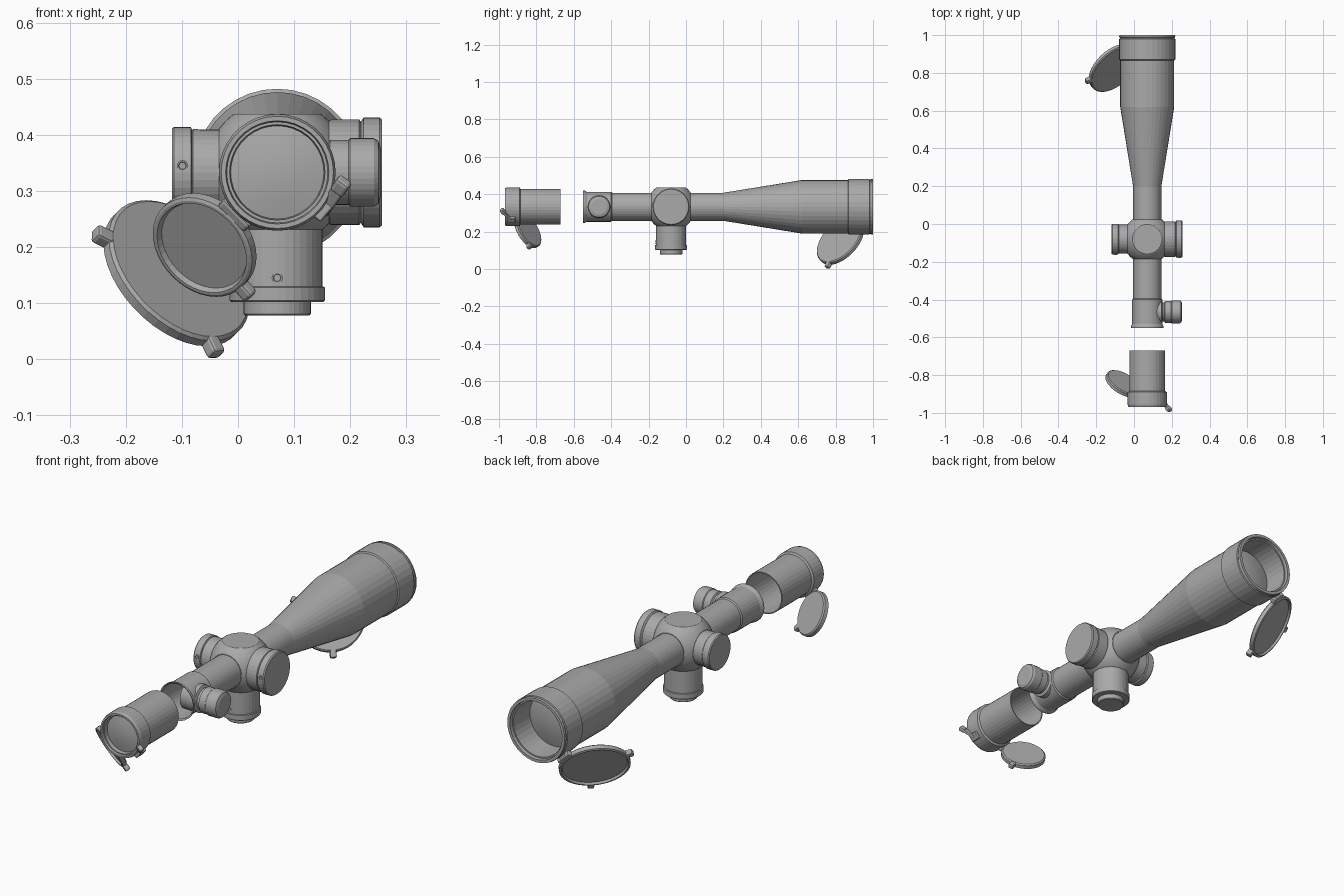
import bpy, bmesh, math
from mathutils import Vector, Matrix

cube = bpy.data.objects.get("Cube")
if cube:
    bpy.data.objects.remove(cube, do_unlink=True)

# Single metal colour
metal = bpy.data.materials.new("grey metal")
metal.use_nodes = True
GREY = (0.4, 0.4, 0.4, 1)
metal.diffuse_color = GREY
metal.node_tree.nodes["Principled BSDF"].inputs["Base Color"].default_value = GREY

X, Y, Z = Vector((1, 0, 0)), Vector((0, 1, 0)), Vector((0, 0, 1))
AX, AZ = 0.07, 0.333                      # optical axis
TURRET = Vector((AX, -0.08, AZ))


def finish(name, bm, matrix=Matrix(), smooth=None):
    bmesh.ops.recalc_face_normals(bm, faces=bm.faces)
    mesh = bpy.data.meshes.new(name)
    bm.to_mesh(mesh)
    bm.free()
    mesh.transform(matrix)
    mesh.materials.append(metal)
    ob = bpy.data.objects.new(name, mesh)
    bpy.context.collection.objects.link(ob)
    if smooth:
        bpy.ops.object.select_all(action='DESELECT')
        ob.select_set(True)
        bpy.context.view_layer.objects.active = ob
        bpy.ops.object.shade_smooth_by_angle(angle=math.radians(smooth))
    return ob


def lathe(name, profile, origin, axis, sides=36, smooth=None):
    """Spin (radius, distance) points around an axis."""
    bm = bmesh.new()
    rings = []
    for r, h in profile:
        if r == 0:
            rings.append([bm.verts.new((0, 0, h))] * sides)
        else:
            rings.append([bm.verts.new((r * math.cos(a), r * math.sin(a), h))
                          for a in (math.tau * i / sides for i in range(sides))])
    for low, high in zip(rings, rings[1:]):
        for i in range(sides):
            j = (i + 1) % sides
            corners = list(dict.fromkeys((low[i], low[j], high[j], high[i])))
            bm.faces.new(corners)
    turn = axis.to_track_quat('Z', 'Y').to_matrix().to_4x4()
    return finish(name, bm, Matrix.Translation(origin) @ turn, smooth)


def block(name, centre, axes, size, bevel=0.006):
    """Rounded box along three given directions."""
    bm = bmesh.new()
    bmesh.ops.create_cube(bm, size=1)
    bmesh.ops.scale(bm, vec=size, verts=bm.verts)
    bmesh.ops.bevel(bm, geom=bm.edges[:], offset=bevel, segments=2,
                    affect='EDGES', profile=0.5)
    turn = Matrix(axes).transposed().to_4x4()
    return finish(name, bm, Matrix.Translation(centre) @ turn)


def on_axis(y):
    return Vector((AX, y, AZ))


# Main tube, bell and objective ring, with the hollow front and lens
lathe("main_tube", [
    (0, -0.3), (0.072, -0.3), (0.08, -0.545), (0.087, -0.55), (0.087, -0.543),
    (0.08, -0.53), (0.08, -0.4), (0.075, -0.395), (0.075, 0.2),
    (0.143, 0.62), (0.143, 0.868)], on_axis(0), Y)
lathe("objective_ring", [
    (0.143, 0.866), (0.149, 0.87), (0.149, 0.98), (0.145, 0.983),
    (0.145, 0.988), (0.149, 0.99), (0.147, 1.0), (0.134, 1.0),
    (0.132, 0.985), (0.126, 0.985), (0.122, 0.87)], on_axis(0), Y)
lathe("objective_lens", [(0.123, 0.87), (0.08, 0.882), (0.04, 0.888), (0, 0.89)],
      on_axis(0), Y, smooth=30)

# Separate eyepiece with an open inner end
lathe("eyepiece", [
    (0.088, -0.94), (0.09, -0.67), (0.095, -0.67), (0.095, -0.885),
    (0.104, -0.89), (0.104, -0.955), (0.1, -0.968), (0.092, -0.968),
    (0.09, -0.958), (0.085, -0.958), (0.083, -0.94)], on_axis(0), Y)
lathe("eyepiece_lens", [(0.088, -0.938), (0.055, -0.945), (0.025, -0.949), (0, -0.95)],
      on_axis(0), Y, smooth=30)

# Turret housing: a sphere cut flat on six sides
bm = bmesh.new()
bmesh.ops.create_uvsphere(bm, u_segments=48, v_segments=24, radius=0.13)
for axis in (X, Y, Z):
    for side in (axis, -axis):
        cut = bmesh.ops.bisect_plane(
            bm, geom=bm.verts[:] + bm.edges[:] + bm.faces[:],
            plane_co=side * 0.104, plane_no=side, clear_outer=True)
        rim = [e for e in cut["geom_cut"] if isinstance(e, bmesh.types.BMEdge)]
        bmesh.ops.contextual_create(bm, geom=rim)
finish("turret_housing", bm, Matrix.Translation(TURRET), smooth=25)

# Adjustment knobs
lathe("left_knob", [
    (0, 0.08), (0.092, 0.092), (0.094, 0.096), (0.094, 0.146), (0.09, 0.149),
    (0.098, 0.154), (0.098, 0.182), (0.094, 0.187), (0, 0.187)], TURRET, X)
lathe("right_knob", [
    (0, 0.08), (0.076, 0.09), (0.077, 0.15), (0.075, 0.152), (0.081, 0.154),
    (0.081, 0.184), (0.078, 0.188), (0, 0.188)], TURRET, -X)
lathe("bottom_knob", [
    (0, 0.08), (0.081, 0.08), (0.081, 0.203), (0.085, 0.205), (0.085, 0.228),
    (0.082, 0.231), (0.06, 0.231), (0.06, 0.252), (0.057, 0.255), (0, 0.255)],
    TURRET, -Z)
side_boss = on_axis(-0.465)
lathe("side_knob", [
    (0, 0), (0.062, 0), (0.062, 0.075), (0.05, 0.08), (0.05, 0.09),
    (0.058, 0.094), (0.058, 0.127), (0.061, 0.13), (0.061, 0.172),
    (0.056, 0.18), (0.042, 0.185), (0, 0.185)], side_boss, X)

# Small set screws on the knobs
for name, x, z, r in (("left", 0.24, AZ + 0.012, 0.098),
                      ("right", -0.099, AZ + 0.012, 0.081),
                      ("bottom", AX, 0.145, 0.081)):
    lathe(name + "_set_screw", [(0.01, -0.01), (0.01, 0.002), (0.007, 0.002),
                                (0.006, -0.001), (0, -0.001)],
          Vector((x, -0.08 - r, z)), -Y, sides=16)

# Flip-up covers, swung open on the lower right
OUT = Vector((-1, 0, -1)).normalized()
SIDE = Vector((1, 0, -1)).normalized()


def flip_cover(name, radius, reach, y, out, back, tabs, scale):
    centre = on_axis(y) + OUT * reach
    along = (OUT * out + Y * back).normalized()
    inner = (OUT * abs(back) - Y * out * math.copysign(1, back)).normalized()
    lathe(name, [
        (0, -0.012), (radius - 0.006, -0.012), (radius, -0.007),
        (radius, 0.01), (radius - 0.005, 0.013), (radius - 0.01, 0.013),
        (radius - 0.014, 0.003), (0, 0.003)], centre, inner, sides=40)
    for i, angle in enumerate(tabs):
        a = math.radians(angle)
        ray = SIDE * math.cos(a) + along * math.sin(a)
        block(f"{name}_tab_{i + 1}", centre + ray * (radius + 0.008),
              (ray, inner.cross(ray), inner),
              Vector((0.036, 0.028, 0.026)) * scale)
    # Hinge barrel and the arm joining it to the ring
    hinge = centre - along * (radius + 0.004)
    block(name + "_hinge", hinge, (SIDE, along, SIDE.cross(along)),
          Vector((0.075, 0.026, 0.026)) * scale)
    block(name + "_hinge_arm", hinge - OUT * 0.008, (SIDE, OUT, SIDE.cross(OUT)),
          Vector((0.035, 0.03, 0.03)) * scale)


flip_cover("objective_cover", 0.152, 0.253, 0.825, 0.6, -0.8, (30, 150), 1)
flip_cover("eyepiece_cover", 0.1, 0.182, -0.845, 0.75, 0.66, (5,), 0.9)

# Cover latch on the eyepiece ring
start, end = Vector((0.15, -0.935, 0.262)), Vector((0.188, -0.985, 0.315))
run = (end - start).normalized()
across = run.cross(Y).normalized()
block("latch_lever", (start + end) / 2, (run, across, run.cross(across)),
      ((end - start).length, 0.024, 0.014), 0.004)
block("latch_tip", end - run * 0.01, (run, across, run.cross(across)),
      (0.03, 0.028, 0.022))
radial = Vector((1, 0, -0.85)).normalized()
block("latch_base", on_axis(-0.935) + radial * 0.106,
      (radial, Y, radial.cross(Y)), (0.02, 0.045, 0.036), 0.004)
